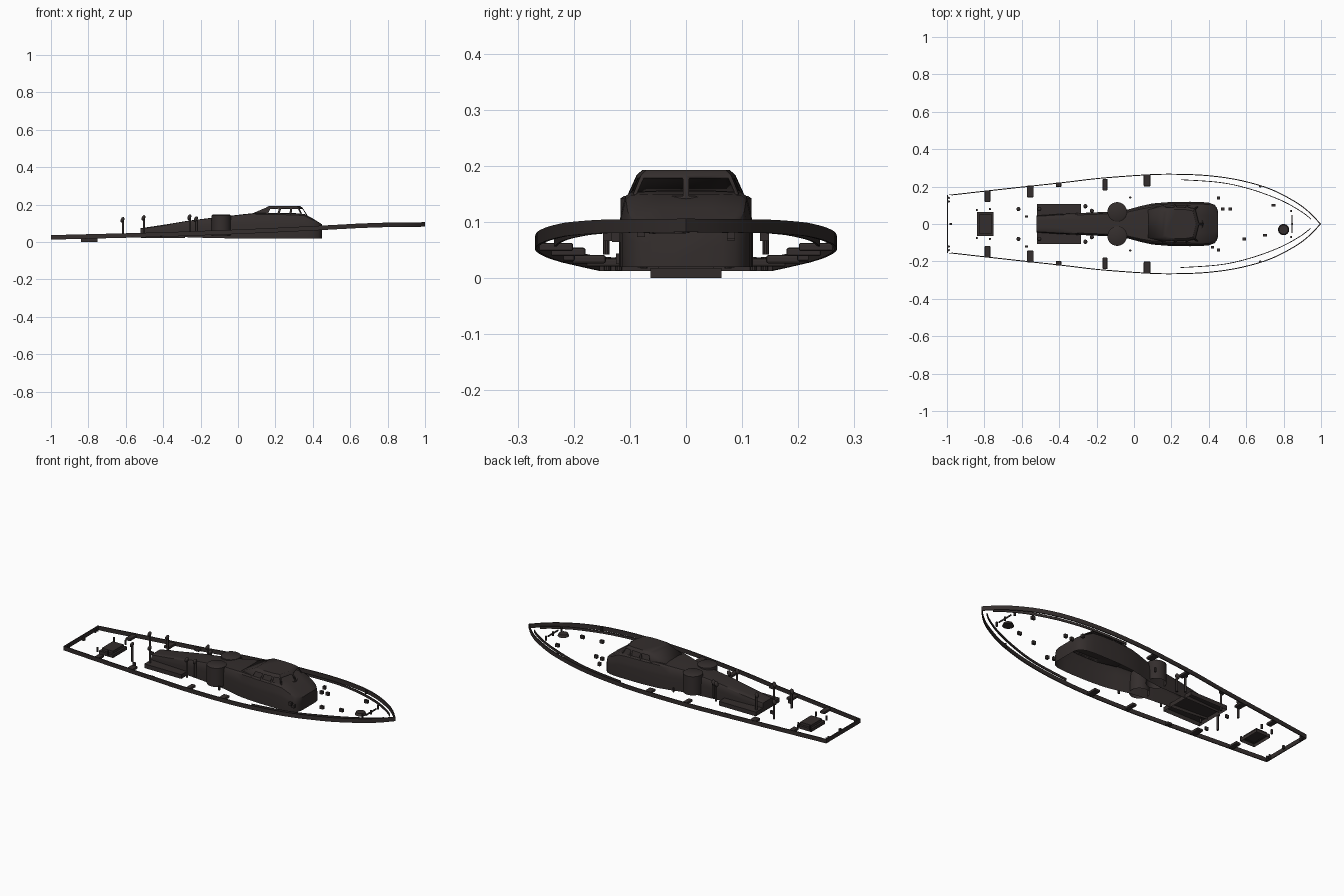
import bpy, bmesh, math
from mathutils import Vector

if "Cube" in bpy.data.objects:
    bpy.data.objects.remove(bpy.data.objects["Cube"])

mat = bpy.data.materials.new("dark_brown_grey")
mat.diffuse_color = (0.034, 0.027, 0.026, 1)
mat.use_nodes = True
mat.node_tree.nodes["Principled BSDF"].inputs["Base Color"].default_value = mat.diffuse_color


def finish(name, bm, angle=None, recalc=True, open_below=False):
    if recalc:
        bmesh.ops.recalc_face_normals(bm, faces=bm.faces)
    if open_below:
        bmesh.ops.delete(bm, geom=[f for f in bm.faces if f.normal.z < -.9], context='FACES')
    me = bpy.data.meshes.new(name)
    bm.to_mesh(me)
    bm.free()
    ob = bpy.data.objects.new(name, me)
    bpy.context.collection.objects.link(ob)
    me.materials.append(mat)
    if angle:
        bpy.ops.object.select_all(action='DESELECT')
        ob.select_set(True)
        bpy.context.view_layer.objects.active = ob
        bpy.ops.object.shade_smooth_by_angle(angle=math.radians(angle))
    return ob


def box(name, x, y, z, sx, sy, sz, bevel=0.0, open_below=False):
    """Box standing on height z."""
    bm = bmesh.new()
    bmesh.ops.create_cube(bm, size=1)
    for v in bm.verts:
        v.co = Vector((v.co.x * sx + x, v.co.y * sy + y, (v.co.z + .5) * sz + z))
    if bevel:
        bmesh.ops.bevel(bm, geom=bm.edges[:], offset=bevel, segments=2, profile=.5, affect='EDGES')
    return finish(name, bm, open_below=open_below)


def cyl(name, x, y, z, r, h, n=16, r2=None, open_below=False):
    bm = bmesh.new()
    bmesh.ops.create_cone(bm, cap_ends=True, segments=n, radius1=r, radius2=r if r2 is None else r2, depth=h)
    bmesh.ops.translate(bm, verts=bm.verts, vec=(x, y, z + h / 2))
    return finish(name, bm, 35, open_below=open_below)


def spline(pts, n=6):
    out = []
    for i in range(len(pts) - 1):
        p = [Vector(pts[max(0, min(len(pts) - 1, i + k))]) for k in (-1, 0, 1, 2)]
        for j in range(n):
            t = j / n
            out.append(.5 * (2 * p[1] + (p[2] - p[0]) * t + (2 * p[0] - 5 * p[1] + 4 * p[2] - p[3]) * t * t
                             + (3 * p[1] - p[0] - 3 * p[2] + p[3]) * t ** 3))
    return out + [Vector(pts[-1])]


SHEER = [(-1, .013), (-.4, .028), (0, .043), (.25, .054), (.45, .064), (.65, .075), (.8, .08), (1, .082)]


def deck_z(x):
    for (a, za), (b, zb) in zip(SHEER, SHEER[1:]):
        if x <= b:
            return za + (zb - za) * (x - a) / (b - a)
    return SHEER[-1][1]


def ribbon(name, pts, thick, lift, height, closed):
    """Upright strip following a plan curve and the sheer of the deck."""
    bm = bmesh.new()
    n = len(pts)
    rings = []
    for i, p in enumerate(pts):
        a = pts[(i - 1) % n] if closed else pts[max(i - 1, 0)]
        b = pts[(i + 1) % n] if closed else pts[min(i + 1, n - 1)]
        t = (b - a).normalized()
        q = p + Vector((-t.y, t.x)) * thick
        z = deck_z(p.x) + lift
        rings.append([bm.verts.new((c.x, c.y, h)) for c, h in
                      ((p, z), (p, z + height), (q, z + height), (q, z))])
    for i in range(n if closed else n - 1):
        r, s = rings[i], rings[(i + 1) % n]
        for k in range(4):
            bm.faces.new((r[k], s[k], s[(k + 1) % 4], r[(k + 1) % 4]))
    if not closed:
        bm.faces.new(rings[0])
        bm.faces.new(rings[-1])
    return finish(name, bm, 30)


# Hull edge rail and inner toe rails
edge = spline([(-1, .155), (-.717, .187), (-.396, .222), (-.18, .247), (.085, .266), (.246, .268),
               (.406, .260), (.567, .236), (.727, .190), (.861, .122), (.94, .063), (1, 0)])
port = edge[:-1]
outline = [Vector((p.x, -p.y)) for p in port] + [edge[-1]] + port[::-1]
ribbon("hull_edge_rail", outline, .005, 0, .024, True)
toe = spline([(.25, .235), (.46, .220), (.62, .185), (.78, .127), (.89, .067), (.945, .025)])
for s in (1, -1):
    ribbon("toe_rail", [Vector((p.x, s * p.y)) for p in toe], .004, .002, .014, False)

# Cabin body, open below, lofted from sections: x, half width, top height
SECTIONS = [(-.52, .045, .074), (-.4, .053, .092), (-.26, .06, .115), (-.12, .066, .132), (-.03, .078, .142),
            (.04, .097, .15), (.1, .11, .156), (.2, .118, .156), (.3, .119, .155), (.355, .118, .15),
            (.4, .114, .126), (.43, .103, .107), (.443, .088, .099), (.45, .065, .095)]
bm = bmesh.new()
rings = []
for x, w, zt in SECTIONS:
    zb = .02 if x > -.1 else .02 + .014 * (-.1 - x) / .42
    h = zt - zb
    half = [(w, zb), (w, zb + .55 * h), (w * .98, zb + .68 * h), (w * .91, zb + .93 * h),
            (w * .83, zb + .985 * h), (w * .4, zt)]
    prof = half + [(-a, b) for a, b in half[::-1]]
    rings.append([bm.verts.new((x, a, b)) for a, b in prof])
for r, s in zip(rings, rings[1:]):
    for k in range(len(r)):
        m = (k + 1) % len(r)
        bm.faces.new((r[k], s[k], s[m], r[m]))
bm.faces.new(rings[0])
bm.faces.new(rings[-1])
finish("cabin_body", bm, 35, open_below=True)

# Wheelhouse: frame with open windows, sloping back into the cabin roof
low = [(.05, .075), (.15, .104), (.215, .107), (.28, .106), (.345, .097), (.372, 0)]
top = [(.15, .070), (.168, .085), (.225, .088), (.285, .087), (.325, .080), (.345, 0)]
low += [(x, -y) for x, y in low[-2::-1]]
top += [(x, -y) for x, y in top[-2::-1]]
bm = bmesh.new()
a = [bm.verts.new((x, y, .142)) for x, y in low]
b = [bm.verts.new((x, y, .184)) for x, y in top]
c = [bm.verts.new((.25 + (x - .25) * .85, y * .88, .193)) for x, y in top]
n = len(a)
panes = []
for k in range(n):
    m = (k + 1) % n
    f = bm.faces.new((a[k], a[m], b[m], b[k]))
    if 1 <= k <= n - 3:
        panes.append(f)
    bm.faces.new((b[k], b[m], c[m], c[k]))
bm.faces.new(c)
bmesh.ops.recalc_face_normals(bm, faces=bm.faces)
bmesh.ops.inset_individual(bm, faces=panes, thickness=.008)
bmesh.ops.delete(bm, geom=panes, context='FACES')
house = finish("wheelhouse", bm, 30, recalc=False)
sol = house.modifiers.new("thickness", 'SOLIDIFY')
sol.thickness = .003

# Engine hatch, stern hatch and gun tubs
box("engine_hatch", -.402, 0, .022, .235, .216, .024, open_below=True)
box("stern_hatch", -.795, 0, 0, .09, .126, .018, open_below=True)
box("stern_hatch_top", -.795, 0, .016, .07, .1, .016, open_below=True)
for s in (1, -1):
    cyl("gun_tub", -.09, s * .065, .035, .052, .107, 32, open_below=True)
    cyl("gun_tub_lid", -.09, s * .065, .142, .052, .004, 32, .046, open_below=True)

# Cowl vents: post with a bent head
for s in (1, -1):
    for x, y, z in ((-.615, .08, .134), (-.503, .08, .144), (-.257, .095, .148), (-.222, .07, .138)):
        base = deck_z(x)
        cyl("vent_post", x, s * y, base, .006, z - base - .012, 12)
        bm = bmesh.new()
        bmesh.ops.create_uvsphere(bm, u_segments=12, v_segments=8, radius=1)
        for v in bm.verts:
            v.co = Vector((x - .003 + v.co.x * .01 + v.co.z * .004, s * y + v.co.y * .012, z - .015 + v.co.z * .015))
        finish("vent_head", bm, 60)

# Paired deck pads near the rail
for s in (1, -1):
    for x, y, sx, sy in ((-.783, .148, .03, .062), (-.555, .174, .036, .062), (-.155, .21, .026, .062),
                         (.07, .232, .036, .062), (-.403, .21, .03, .024)):
        box("deck_pad", x, s * y, deck_z(x) + .002, sx, sy, .015, .004)
    # Small paired bollards and cleats
    for x, y in ((-.99, .14), (-.99, .12), (-.84, .075), (-.77, .08), (-.02, .142), (.675, .2), (.84, .07)):
        cyl("bollard", x, s * y, deck_z(x), .006, .024, 10)
    box("deck_locker", .452, s * .14, deck_z(.452) + .002, .016, .016, .018)

# Single deck fittings
for x, y, sx, sy in ((.475, .08, .018, .014), (.515, .08, .018, .014), (.59, -.08, .02, .014),
                     (.70, -.06, .022, .012), (.745, .1, .022, .014), (.42, -.125, .016, .014),
                     (-.575, .04, .018, .01), (-.575, -.12, .018, .01), (-.98, 0, .012, .012)):
    box("deck_fitting", x, y, deck_z(x) + .002, sx, sy, .018)

# Anchor winch, foredeck bar and its middle post
cyl("anchor_winch", .80, -.03, deck_z(.8), .03, .014, 24, .024)
box("foredeck_bar", .845, 0, deck_z(.845) + .008, .004, .095, .008)
cyl("foredeck_post", .845, 0, deck_z(.845), .006, .022, 10)
